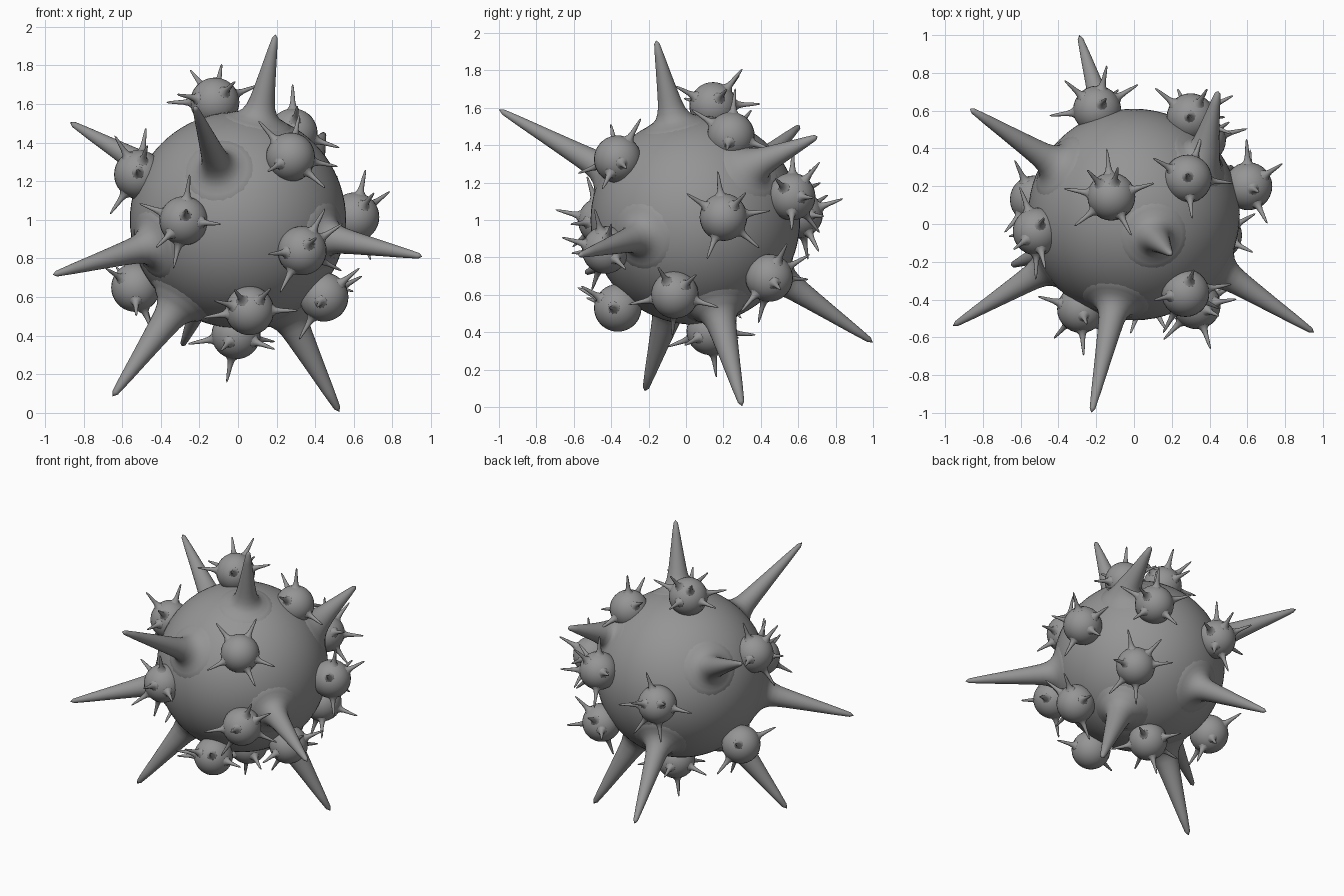
import bpy, bmesh, math
from mathutils import Vector, Matrix

if "Cube" in bpy.data.objects:
    bpy.data.objects.remove(bpy.data.objects["Cube"])

CENTRE = Vector((0, 0.05, 1.0))
RADIUS = 0.56

grey = bpy.data.materials.new("mid_grey")
grey.diffuse_color = (0.3, 0.3, 0.3, 1)
grey.use_nodes = True
grey.node_tree.nodes["Principled BSDF"].inputs["Base Color"].default_value = grey.diffuse_color


def finish(bm, name):
    """Turn a bmesh into a smooth grey object."""
    bmesh.ops.recalc_face_normals(bm, faces=bm.faces)
    for f in bm.faces:
        f.smooth = True
    mesh = bpy.data.meshes.new(name)
    bm.to_mesh(mesh)
    bm.free()
    mesh.materials.append(grey)
    ob = bpy.data.objects.new(name, mesh)
    bpy.context.collection.objects.link(ob)
    return ob


def add_sphere(bm, centre, radius, u, v):
    bmesh.ops.create_uvsphere(bm, u_segments=u, v_segments=v, radius=radius,
                              matrix=Matrix.Translation(centre))


def add_spike(bm, origin, root, aim, profile, sides):
    """Sweep (distance, radius) points, leaving along root and bending to aim."""
    root, aim = Vector(root).normalized(), Vector(aim).normalized()
    ref = aim.orthogonal().normalized()
    rings = []
    last = profile[0][0]
    centre = origin + root * last
    for dist, r in profile[:-1]:
        t = min(1, max(0, (dist - 0.54) / 0.08))
        d = root.lerp(aim, t).normalized()
        centre = centre + d * (dist - last)
        last = dist
        side = (ref - d * ref.dot(d)).normalized()
        up = d.cross(side)
        rings.append([bm.verts.new(centre + r * (
            side * math.cos(2 * math.pi * i / sides) + up * math.sin(2 * math.pi * i / sides)))
            for i in range(sides)])
    tip = bm.verts.new(centre + aim * (profile[-1][0] - last))
    for i in range(sides):
        j = (i + 1) % sides
        for a, b in zip(rings, rings[1:]):
            bm.faces.new((a[i], a[j], b[j], b[i]))
        bm.faces.new((rings[-1][i], rings[-1][j], tip))
    bm.faces.new(list(reversed(rings[0])))  # hidden base cap


# Main body
body = bmesh.new()
add_sphere(body, CENTRE, RADIUS, 64, 40)
finish(body, "body")

# Long spikes: tip position, thickness factor
LONG_SPIKES = [
    ((0.195, -0.16, 1.96), 0.95), ((-0.87, 0.61, 1.505), 1.0),
    ((-0.96, -0.54, 0.715), 1.0), ((-0.65, -0.22, 0.085), 1.15),
    ((0.525, 0.30, 0.005), 1.15), ((0.955, -0.575, 0.81), 1.0),
    ((-0.225, -1.0, 1.59), 1.0), ((-0.29, 1.0, 0.345), 1.0),
    ((0.435, 0.70, 1.44), 1.0),
]
# flare that leaves the body almost tangentially
FLARE = [(0.50, 0.205), (0.527, 0.185), (0.5435, 0.15), (0.559, 0.12), (0.58, 0.097),
         (0.61, 0.08), (0.65, 0.069)]
for n, (tip, w) in enumerate(LONG_SPIKES):
    tip = Vector(tip)
    aim = root = tip - CENTRE
    length = aim.length
    if n == 8:  # this one leans away from the radial direction
        base = Vector((0.355, 0.36, 1.285))
        root, aim = base - CENTRE, tip - base
        length = RADIUS + aim.length
    span = length - 0.65
    profile = [(d, r if i < 3 else r * w) for i, (d, r) in enumerate(FLARE)]
    profile += [(0.65 + span * t, r * w) for t, r in
                ((0.12, 0.061), (0.28, 0.052), (0.5, 0.040), (0.75, 0.027), (0.95, 0.015), (1, 0))]
    spike = bmesh.new()
    add_spike(spike, CENTRE, root, aim, profile, 28)
    finish(spike, f"long_spike_{n + 1}")

# Small spiked balls: centre, angles of the ring spikes, angles of the outward spikes
BALLS = [
    ((-0.28, -0.45, 0.995), (75, -4, -98, 159), (25, 250)),
    ((0.332, -0.43, 0.84), (75, 40, -22, 237, 181), (120,)),
    ((0.272, -0.365, 1.325), (130, 65, -22, -65, 210), ()),
    ((0.06, -0.365, 0.53), (183, -12, -45, 240, 285), ()),
    ((0.445, -0.06, 0.60), (100, 50, -10, -100, 185), ()),
    ((0.605, 0.20, 1.015), (100, 150, 245, 318, 8), (60,)),
    ((0.285, 0.24, 1.45), (157, 257, 65, -10), (200,)),
    ((-0.12, 0.145, 1.61), (15, 95, 172, 222, 300), (60, 130)),
    ((-0.515, -0.04, 1.235), (105, 0, 35, 270, 180), (60,)),
    ((-0.53, 0.13, 0.65), (38, 225, -35, 140, 270), ()),
    ((0.30, 0.565, 1.125), (15, 87, 159, 231, 303), (90, 200)),
    ((-0.195, 0.605, 1.03), (105, 183, -3, 280, 235), (40, 150)),
    ((0.36, 0.445, 0.69), (100, 5, 45, 270, 225), (160,)),
    ((-0.01, 0.13, 0.405), (0, 72, 144, 216, 288), (0,)),
]
SMALL_PROFILE = [(0.112, 0.045), (0.124, 0.03), (0.138, 0.019), (0.165, 0.013),
                 (0.21, 0.009), (0.245, 0.005), (0.255, 0)]
for n, (pos, ring_angles, out_angles) in enumerate(BALLS):
    pos = Vector(pos)
    out = (pos - CENTRE).normalized()
    ref = Vector((0, 1, 0)) if abs(out.z) > 0.7 else Vector((0, 0, 1))
    up = (ref - out * ref.dot(out)).normalized()
    right = up.cross(out)
    # the bottom ball has its outward spike almost straight down
    aims = [(a, 12) for a in ring_angles] + [(a, 80 if n == 13 else 55) for a in out_angles]
    ball = bmesh.new()
    add_sphere(ball, pos, 0.127, 28, 18)
    for angle, tilt in aims:
        a, t = math.radians(angle), math.radians(tilt)
        ring = right * math.cos(a) + up * math.sin(a)
        aim = ring * math.cos(t) + out * math.sin(t)
        add_spike(ball, pos, aim, aim, SMALL_PROFILE, 10)
    finish(ball, f"spiked_ball_{n + 1}")
